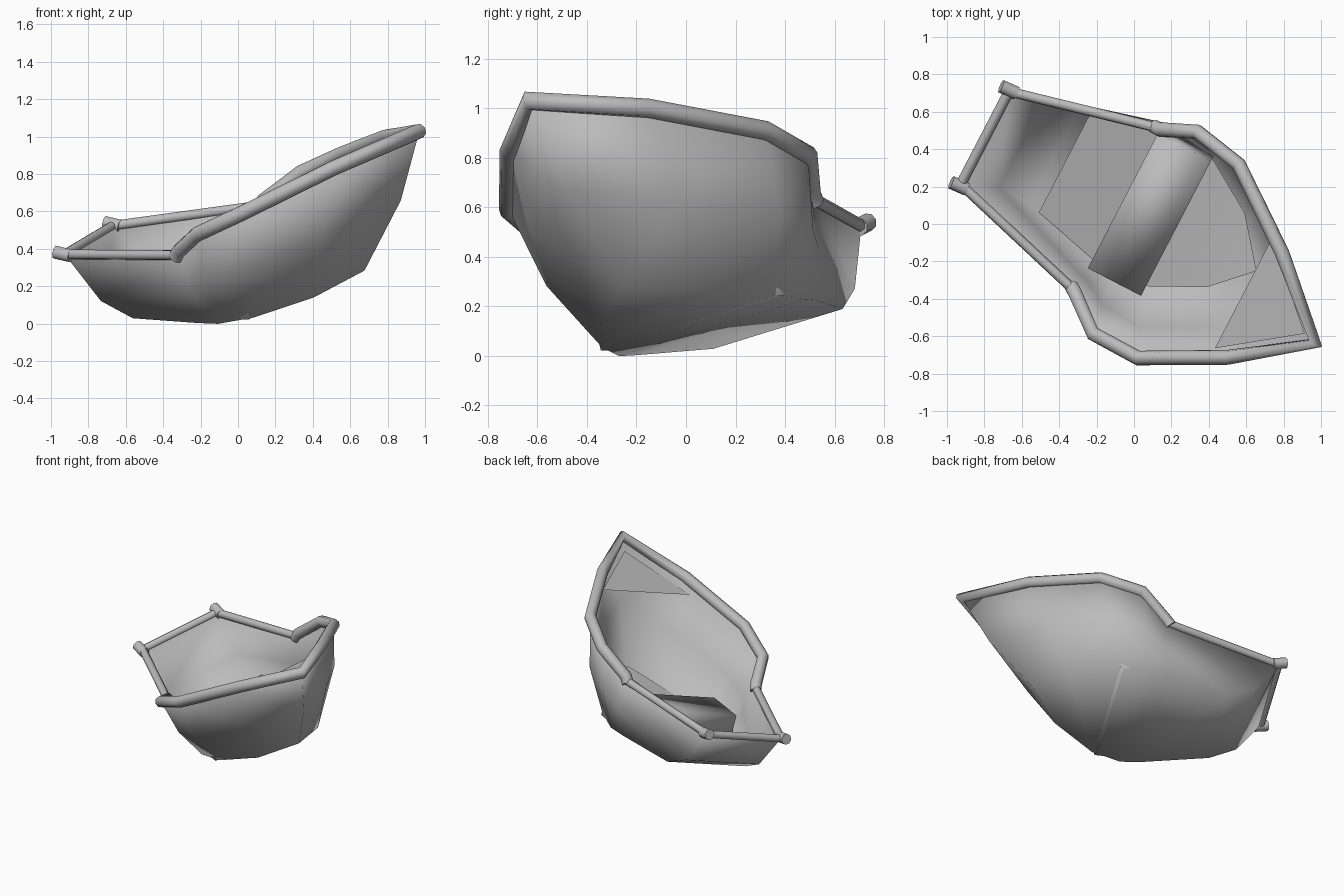
import bpy, bmesh, math
from mathutils import Matrix, Vector

cube = bpy.data.objects.get("Cube")
if cube:
    bpy.data.objects.remove(cube)

grey = bpy.data.materials.new("plain_grey")
grey.use_nodes = True
grey.diffuse_color = (0.5, 0.5, 0.5, 1)
grey.node_tree.nodes["Principled BSDF"].inputs["Base Color"].default_value = (0.5, 0.5, 0.5, 1)

# The boat is built level, bow along +x, then heeled and turned
side = Vector((0.445, 0.857, 0.264)).normalized()
fore = side.cross(Vector((0, 0, 1))).normalized()
up = fore.cross(side)
POSE = Matrix.Translation(side * 0.157) @ Matrix((fore, side, up)).transposed().to_4x4()


def flip(p):
    return (p[0], -p[1], p[2])


def finish(ob, angle=35):
    ob.data.materials.append(grey)
    ob.matrix_world = POSE
    bpy.ops.object.select_all(action="DESELECT")
    ob.select_set(True)
    bpy.context.view_layer.objects.active = ob
    if ob.type == "MESH":
        bpy.ops.object.shade_smooth_by_angle(angle=math.radians(angle))
    return ob


def mesh_object(name, bm, angle=35):
    me = bpy.data.meshes.new(name)
    bm.to_mesh(me)
    bm.free()
    ob = bpy.data.objects.new(name, me)
    bpy.context.collection.objects.link(ob)
    return finish(ob, angle)


def sheet(name, points):
    # Flat or gently bent panel, given by its right edge and mirrored
    bm = bmesh.new()
    rows = [[bm.verts.new(p), bm.verts.new(flip(p))] for p in points]
    for a, b in zip(rows, rows[1:]):
        bm.faces.new((a[0], b[0], b[1], a[1]))
    bmesh.ops.remove_doubles(bm, verts=bm.verts, dist=0.001)
    return mesh_object(name, bm)


def tube(name, points, radius):
    cu = bpy.data.curves.new(name, "CURVE")
    cu.dimensions = "3D"
    cu.bevel_depth = radius
    cu.bevel_resolution = 2
    cu.use_fill_caps = True
    sp = cu.splines.new("POLY")
    sp.points.add(len(points) - 1)
    for pt, co in zip(sp.points, points):
        pt.co = (*co, 1)
    sp.use_smooth = True
    ob = bpy.data.objects.new(name, cu)
    bpy.context.collection.objects.link(ob)
    return finish(ob)


# Stations from stern to bow: rim, bilge and chine on the right side
stations = [
    [(-0.92, -0.29, 0.42), (-0.74, -0.285, 0.16), (-0.55, -0.305, 0.07)],
    [(-0.11, -0.51, 0.50), (-0.08, -0.50, 0.27), (-0.10, -0.42, 0.075)],
    [(0.075, -0.63, 0.625), (0.05, -0.56, 0.33), (0.03, -0.436, 0.075)],
    [(0.35, -0.605, 0.735), (0.29, -0.55, 0.40), (0.23, -0.40, 0.10)],
    [(0.775, -0.325, 0.905), (0.66, -0.32, 0.52), (0.516, -0.235, 0.165)],
    [(1.155, 0, 1.025), (0.99, 0, 0.64), (0.718, 0, 0.251)],
]

# Hull shell with flat bottom and raked transom, smooth all over
bm = bmesh.new()
grid = [[bm.verts.new(p) for p in row + [flip(q) for q in reversed(row)]] for row in stations]
for a, b in zip(grid, grid[1:]):
    for j in range(5):
        bm.faces.new((a[j], a[j + 1], b[j + 1], b[j]))
stern = grid[0]
for j in range(2):
    bm.faces.new((stern[j], stern[5 - j], stern[4 - j], stern[j + 1]))
bmesh.ops.remove_doubles(bm, verts=bm.verts, dist=0.001)
bmesh.ops.triangulate(bm, faces=bm.faces)
hull = mesh_object("hull", bm, 180)
shell = hull.modifiers.new("thickness", "SOLIDIFY")
shell.thickness = 0.015
shell.offset = -1

# Floor panel just above the hull bottom
floor_edge = [(-0.48, -0.315, 0.1)] + [(x * 0.97, y * 0.98, z + 0.025) for x, y, z in (s[2] for s in stations[1:])]
sheet("floor", floor_edge)

# Thick gunwale around the forward hull
half = [s[0] for s in stations[1:]]
gunwale = [(-0.14, -0.50, 0.46)] + half + [flip(p) for p in reversed(half[:-1])] + [(-0.14, 0.50, 0.46)]
tube("gunwale", gunwale, 0.04)

# Thin rails along the stern, with a stub at each corner
corner = stations[0][0]
tube("stern_rail", [corner, flip(corner)], 0.027)
for name, s in (("right", 1), ("left", -1)):
    tube(name + "_side_rail", [(-0.11, -0.51 * s, 0.475), (corner[0], corner[1] * s, corner[2])], 0.027)
    tube(name + "_corner_stub", [(-0.97, -0.30 * s, 0.435), (-0.88, -0.30 * s, 0.415)], 0.037)

# Box bench across the hull, softly shaded across its top
bm = bmesh.new()
bmesh.ops.create_cube(bm, size=1, matrix=Matrix.Translation((0.05, 0, 0.18)) @ Matrix.Diagonal((0.32, 0.84, 0.17, 1)))
mesh_object("bench", bm, 180)

# Triangular foredeck
sheet("foredeck", [(0.69, -0.34, 0.81), (1.08, 0, 0.95)])
